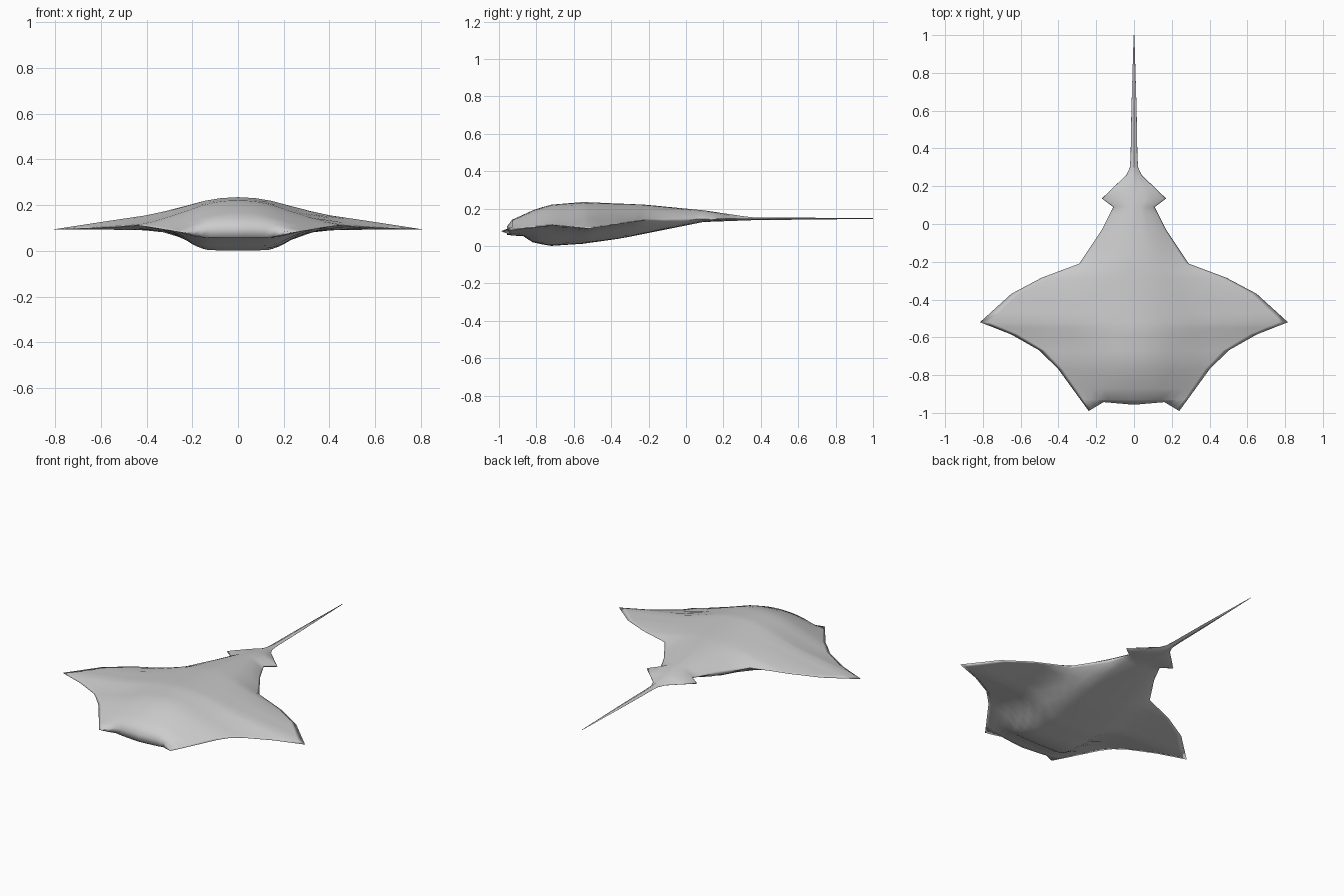
import bpy, bmesh

if "Cube" in bpy.data.objects:
    bpy.data.objects.remove(bpy.data.objects["Cube"])

def lerp(table, t):
    """Piecewise linear lookup in a list of (position, value)."""
    if t <= table[0][0]:
        return table[0][1]
    for (a, va), (b, vb) in zip(table, table[1:]):
        if t <= b:
            return va + (vb - va) * (t - a) / (b - a)
    return table[-1][1]

# Plan outline: half width along the length
HALF = [(-.99, .24), (-.77, .40), (-.67, .50), (-.585, .65), (-.52, .815), (-.37, .65),
        (-.285, .49), (-.21, .29), (-.03, .17), (.09, .11), (.135, .17), (.26, .04),
        (.30, .022), (.36, .018), (.6, .014), (1, .002)]
# Centre line heights above and below, and the height of the thin rim
TOP = [(-.99, .105), (-.93, .14), (-.82, .19), (-.73, .22), (-.55, .235), (-.22, .221),
       (.1, .19), (.3, .16), (.36, .153), (1, .149)]
BOTTOM = [(-.99, .06), (-.87, .052), (-.82, .02), (-.73, 0), (-.55, .012), (-.35, .04),
          (-.1, .09), (.09, .128), (.36, .138), (1, .145)]
RIM = [(-.99, .08), (-.9, .09), (-.72, .112), (-.52, .093), (-.21, .14), (.1, .145), (1, .147)]
# Crosswise falloff of back and belly from the centre line
BACK = [(0, 1), (.05, .99), (.1, .955), (.15, .89), (.27, .66), (.38, .47), (.6, .24), (.82, 0)]
BELLY = [(0, 1), (.05, .995), (.1, .985), (.15, .96), (.2, .76), (.28, .24), (.38, .04),
         (.5, 0), (.82, -.01)]
# Front edge: notched between the two head lobes
FRONT = [(0, -.957), (.67, -.943), (1, -.99)]

ROWS = [-.99, -.93, -.87, -.82, -.77, -.72, -.67, -.625, -.585, -.55, -.52, -.47, -.42, -.37,
        -.325, -.285, -.25, -.21, -.12, -.03, .05, .09, .135, .2, .26, .30, .36, .6, 1]
COLS = [0, .1, .2, .3, .4, .5, .67, .82, .94, 1]
COLS = [-u for u in COLS[:0:-1]] + COLS

def height(x, w, y, centre, falloff):
    edge = lerp(falloff, w)
    f = max(0, (lerp(falloff, abs(x)) - edge) / max(1 - edge, 1e-6))
    rim = lerp(RIM, y)
    return rim + (lerp(centre, y) - rim) * f

bm = bmesh.new()
upper, lower = [], []
for i, y in enumerate(ROWS):
    w = lerp(HALF, y)
    up, low = [], []
    for u in COLS:
        x = u * w
        py = lerp(FRONT, abs(u)) if i == 0 else y
        v = bm.verts.new((x, py, height(x, w, y, TOP, BACK)))
        up.append(v)
        # Upper and lower skins share the rim
        low.append(v if abs(u) == 1 else bm.verts.new((x, py, height(x, w, y, BOTTOM, BELLY))))
    upper.append(up)
    lower.append(low)

# Back and belly skins
for i in range(len(ROWS) - 1):
    for j in range(len(COLS) - 1):
        bm.faces.new((upper[i][j], upper[i][j + 1], upper[i + 1][j + 1], upper[i + 1][j]))
        bm.faces.new((lower[i][j], lower[i + 1][j], lower[i + 1][j + 1], lower[i][j + 1]))
# Blunt snout and tail tip
for i in (0, len(ROWS) - 1):
    for j in range(len(COLS) - 1):
        ring = (lower[i][j], lower[i][j + 1], upper[i][j + 1], upper[i][j])
        bm.faces.new(list(dict.fromkeys(ring)))
bmesh.ops.recalc_face_normals(bm, faces=bm.faces)
for f in bm.faces:
    f.smooth = True

mesh = bpy.data.meshes.new("ray_body")
bm.to_mesh(mesh)
bm.free()
body = bpy.data.objects.new("ray_body", mesh)
bpy.context.collection.objects.link(body)
grey = bpy.data.materials.new("skin grey")
grey.diffuse_color = (.6, .6, .6, 1)
grey.use_nodes = True
grey.node_tree.nodes["Principled BSDF"].inputs["Base Color"].default_value = grey.diffuse_color
mesh.materials.append(grey)
